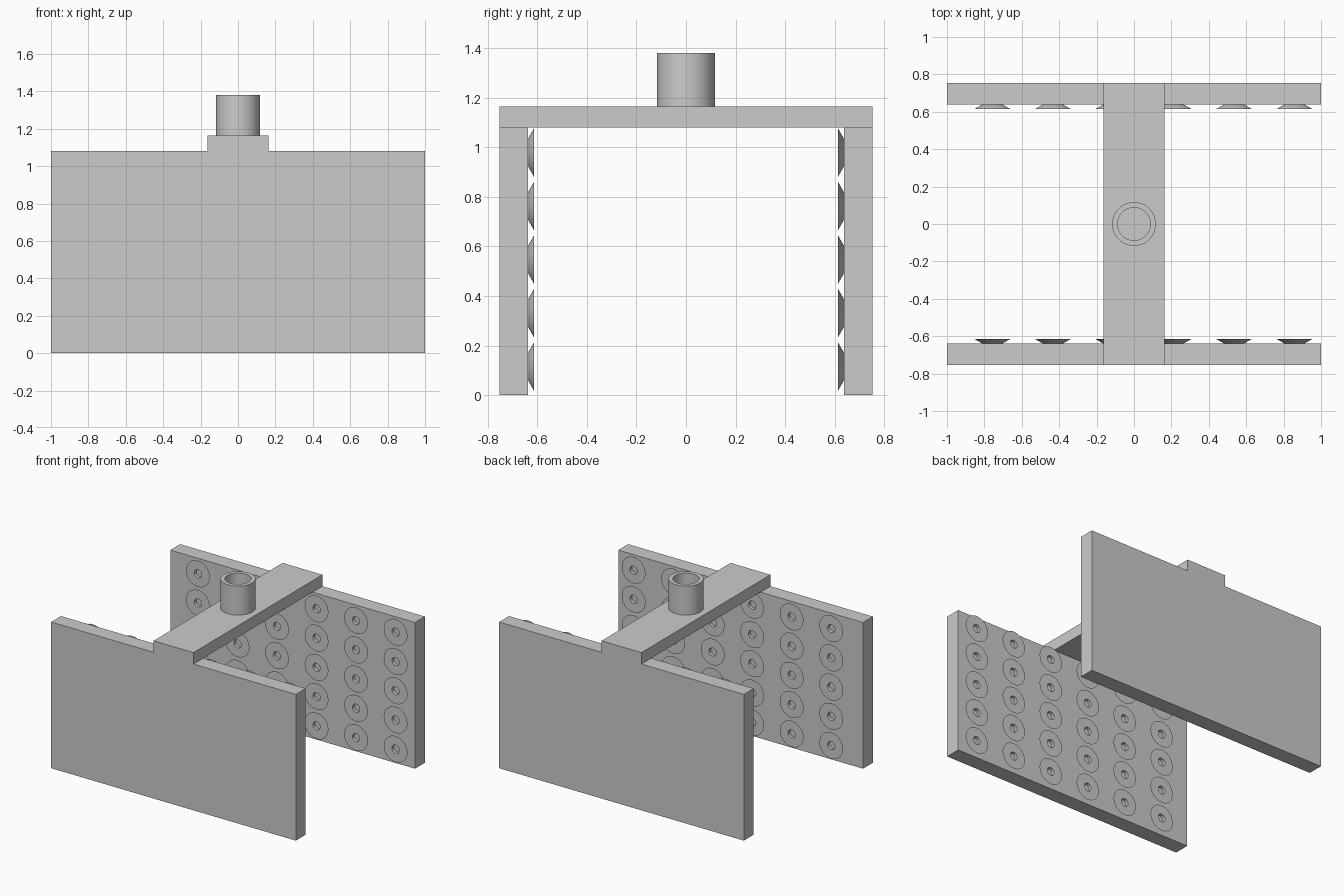
import bpy, bmesh, math
from mathutils import Matrix

cube = bpy.data.objects.get("Cube")
if cube:
    bpy.data.objects.remove(cube, do_unlink=True)

# Single grey material
GREY = (0.6, 0.6, 0.6, 1)
grey = bpy.data.materials.new("plain grey")
grey.use_nodes = True
grey.diffuse_color = GREY
grey.node_tree.nodes["Principled BSDF"].inputs["Base Color"].default_value = GREY

# Main dimensions
PANEL_H, OUTER_Y, INNER_Y = 1.08, 0.753, 0.638
BRIDGE_X, BRIDGE_TOP, TUBE_TOP = 0.163, 1.165, 1.38


def finish(name, bm):
    bmesh.ops.recalc_face_normals(bm, faces=bm.faces)
    mesh = bpy.data.meshes.new(name)
    bm.to_mesh(mesh)
    bm.free()
    mesh.materials.append(grey)
    obj = bpy.data.objects.new(name, mesh)
    bpy.context.collection.objects.link(obj)
    return obj


def box(name, low, high):
    bm = bmesh.new()
    size = [h - l for l, h in zip(low, high)]
    mid = [(h + l) / 2 for l, h in zip(low, high)]
    bmesh.ops.create_cube(bm, size=1, matrix=Matrix.Translation(mid) @ Matrix.Diagonal((*size, 1)))
    return finish(name, bm)


def add_lathe(bm, profile, matrix, sides):
    """Revolve a closed (radius, height) profile around the local z axis."""
    rings = []
    for i in range(sides):
        a = math.tau * i / sides
        rings.append([bm.verts.new(matrix @ Matrix.Rotation(a, 4, 'Z') @ Matrix.Translation((r, 0, h)).translation)
                      for r, h in profile])
    n = len(profile)
    for i in range(sides):
        a, b = rings[i], rings[(i + 1) % sides]
        for j in range(n):
            k = (j + 1) % n
            bm.faces.new((a[j], b[j], b[k], a[k]))


def smooth(obj):
    bpy.ops.object.select_all(action='DESELECT')
    obj.select_set(True)
    bpy.context.view_layer.objects.active = obj
    bpy.ops.object.shade_smooth_by_angle(angle=math.radians(30))


# Two clamping panels with a grid of flared suction cups on the inner faces
cup_profile = [(0.03, 0), (0.055, 0), (0.097, 0.024), (0.03, 0.024)]
for name, side in (("front", -1), ("back", 1)):
    ys = sorted((side * INNER_Y, side * OUTER_Y))
    box(name + "_panel", (-1, ys[0], 0), (1, ys[1], PANEL_H))
    bm = bmesh.new()
    facing = Matrix.Rotation(side * math.pi / 2, 4, 'X')
    for col in range(6):
        for row in range(5):
            place = Matrix.Translation((-0.757 + 0.323 * col, side * INNER_Y, 0.115 + 0.216 * row))
            add_lathe(bm, cup_profile, place @ facing, 32)
    smooth(finish(name + "_suction_cups", bm))

# Bridge joining the panels
box("bridge", (-BRIDGE_X, -OUTER_Y, PANEL_H), (BRIDGE_X, OUTER_Y, BRIDGE_TOP))

# Hollow mounting tube
bm = bmesh.new()
add_lathe(bm, [(0.088, BRIDGE_TOP), (0.117, BRIDGE_TOP), (0.117, TUBE_TOP), (0.088, TUBE_TOP)],
          Matrix.Identity(4), 48)
smooth(finish("mounting_tube", bm))
